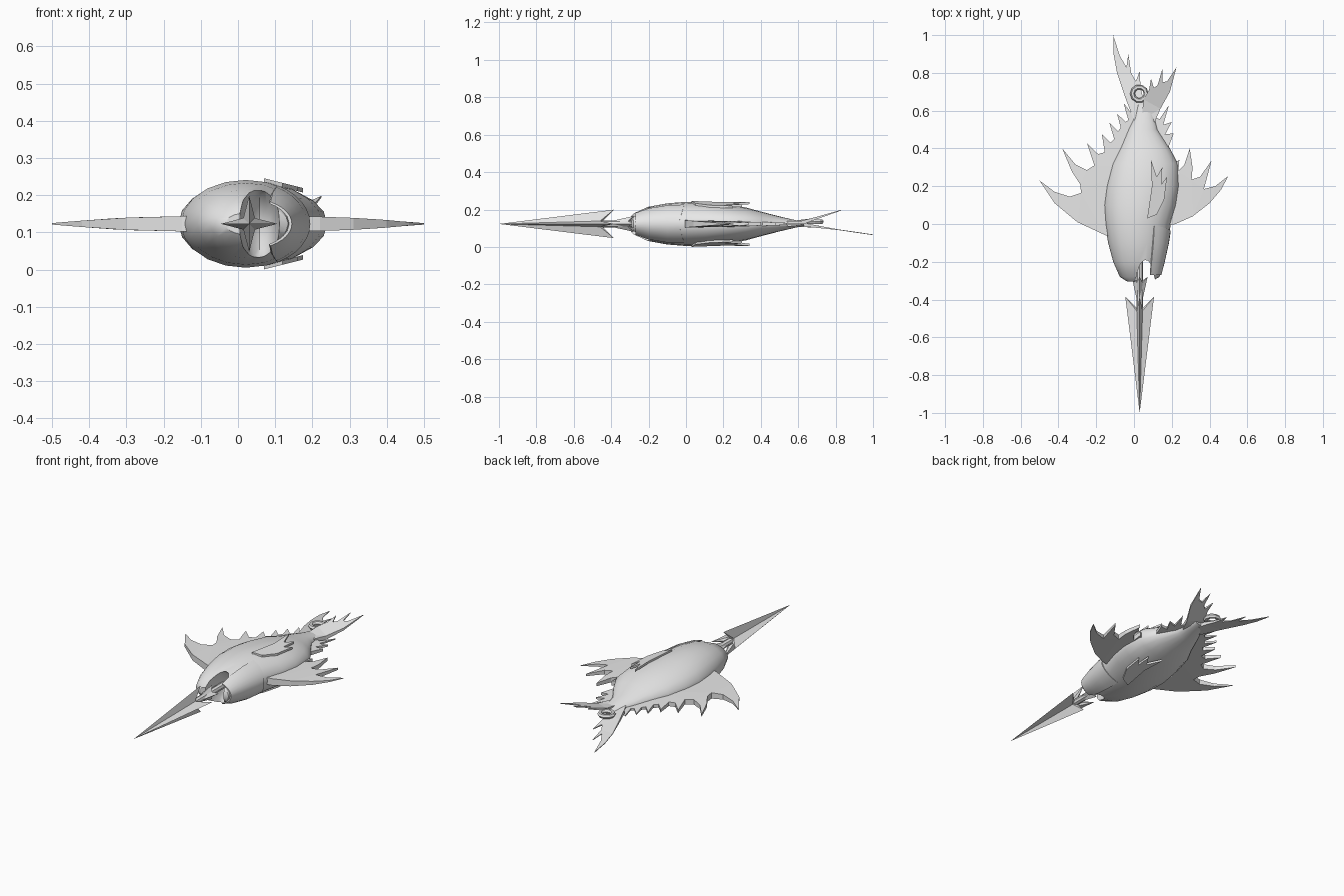
import bpy, bmesh, math

if "Cube" in bpy.data.objects:
    bpy.data.objects.remove(bpy.data.objects["Cube"])

ZC = 0.123
grey = bpy.data.materials.new("plain grey")
grey.diffuse_color = (0.8, 0.8, 0.8, 1)
grey.use_nodes = True
grey.node_tree.nodes["Principled BSDF"].inputs["Base Color"].default_value = grey.diffuse_color


def make(name, verts, faces, smooth=None):
    me = bpy.data.meshes.new(name)
    me.from_pydata(verts, [], faces)
    bm = bmesh.new()
    bm.from_mesh(me)
    bmesh.ops.triangulate(bm, faces=[f for f in bm.faces if len(f.verts) > 4])
    bmesh.ops.recalc_face_normals(bm, faces=bm.faces)
    bm.to_mesh(me)
    bm.free()
    me.materials.append(grey)
    ob = bpy.data.objects.new(name, me)
    bpy.context.collection.objects.link(ob)
    if smooth:
        shade(ob, smooth)
    return ob


def activate(ob):
    bpy.ops.object.select_all(action='DESELECT')
    ob.select_set(True)
    bpy.context.view_layer.objects.active = ob


def shade(ob, degrees):
    activate(ob)
    bpy.ops.object.shade_smooth_by_angle(angle=math.radians(degrees))


def blade(name, outline, mid, thick):
    """Fin from an (x, y) outline; mid and thick give its height and half thickness."""
    n = len(outline)
    verts = [(x, y, mid(x, y) + s * thick(x, y)) for s in (-1, 1) for x, y in outline]
    faces = [tuple(range(n)), tuple(range(n, 2 * n))]
    faces += [(i, (i + 1) % n, n + (i + 1) % n, n + i) for i in range(n)]
    return make(name, verts, faces)


def star_point(name, tip_y, barb_y, barb_r, valley_y, valley_r):
    """Four-barbed tapering point with a cross-shaped section."""
    verts = [(0.03, tip_y, ZC), (0.03, valley_y, ZC)]
    for i in range(8):
        r, y = (valley_r, valley_y) if i % 2 else (barb_r, barb_y)
        a = i * math.pi / 4
        verts.append((0.03 + r * math.cos(a), y, ZC + r * math.sin(a)))
    faces = []
    for i in range(8):
        a, b = 2 + i, 2 + (i + 1) % 8
        faces += [(0, a, b), (1, b, a)]
    return make(name, verts, faces)


# Body sections: y, left x, right x, half height
SECTIONS = [(-0.305, -0.035, 0.09, 0.03), (-0.28, -0.075, 0.135, 0.058),
            (-0.2, -0.11, 0.157, 0.092), (-0.1, -0.137, 0.178, 0.11),
            (0.0, -0.153, 0.195, 0.118), (0.1, -0.16, 0.225, 0.115),
            (0.2, -0.147, 0.24, 0.106), (0.32, -0.115, 0.233, 0.088),
            (0.4, -0.073, 0.19, 0.066), (0.5, -0.03, 0.125, 0.04),
            (0.56, 0.0, 0.11, 0.026), (0.63, 0.02, 0.095, 0.01)]
N = 20
verts, faces = [], []
for y, l, r, h in SECTIONS:
    for i in range(N):
        a = 2 * math.pi * i / N
        verts.append(((l + r) / 2 + (r - l) / 2 * math.cos(a), y, ZC + h * math.sin(a)))
for j in range(len(SECTIONS) - 1):
    for i in range(N):
        a, b = j * N + i, j * N + (i + 1) % N
        faces.append((a, b, b + N, a + N))
faces += [tuple(range(N)), tuple(range(len(verts) - N, len(verts)))]
body = make("body", verts, faces)

# Open mouth cut into the front of the body
bpy.ops.mesh.primitive_uv_sphere_add(segments=16, ring_count=12, location=(0.058, -0.32, ZC))
cutter = bpy.context.object
cutter.scale = (0.055, 0.2, 0.12)
cutter.hide_render = True
cutter.data.materials.append(grey)
mod = body.modifiers.new("mouth", 'BOOLEAN')
mod.operation = 'DIFFERENCE'
mod.solver = 'EXACT'
mod.object = cutter
activate(body)
bpy.ops.object.modifier_apply(modifier="mouth")
bpy.data.objects.remove(cutter, do_unlink=True)
shade(body, 35)

# Lower jaw and gill cover: a shell lying just over the body
cover = [(-0.27, -0.08, 0.14, 0.065)] + SECTIONS[2:4] + [(-0.04, -0.145, 0.187, 0.114)]
M = 13
verts, faces = [], []
for k in (1.045, 0.97):
    for j, (y, l, r, h) in enumerate(cover):
        for i in range(M):
            a = math.radians(-60 + 120 * i / (M - 1))
            dy = 0.035 * abs(math.sin(a)) if j == 3 else 0
            verts.append(((l + r) / 2 + (r - l) / 2 * k * math.cos(a), y + dy,
                          ZC + h * k * math.sin(a)))
S = M * len(cover)
for j in range(len(cover) - 1):
    for i in range(M - 1):
        q = (j * M + i, j * M + i + 1, (j + 1) * M + i + 1, (j + 1) * M + i)
        faces += [q, tuple(v + S for v in q)]
    for a in (j * M, j * M + M - 1):
        faces.append((a, a + M, a + M + S, a + S))
for i in range(M - 1):
    for a in (i, S - M + i):
        faces.append((a, a + 1, a + 1 + S, a + S))
make("gill_cover", verts, faces, 35)

# Large spiny fins on both edges
flat = lambda x, y: ZC
taper = lambda x, y: max(0.002, 0.021 * (1 - (abs(x) / 0.5) ** 3) * min(1, max(0.15, 1.35 - 2 * y)))
blade("back_fin", [
    (-0.1, -0.07), (-0.15, -0.06), (-0.3, 0.01), (-0.42, 0.11), (-0.5, 0.23), (-0.42, 0.17),
    (-0.34, 0.145), (-0.28, 0.165), (-0.285, 0.21), (-0.33, 0.28), (-0.38, 0.4), (-0.31, 0.315),
    (-0.25, 0.285), (-0.21, 0.31), (-0.25, 0.43), (-0.19, 0.37), (-0.155, 0.38), (-0.17, 0.475),
    (-0.125, 0.43), (-0.105, 0.45), (-0.13, 0.535), (-0.085, 0.49), (-0.07, 0.51), (-0.09, 0.585),
    (-0.045, 0.54), (-0.03, 0.55), (-0.055, 0.64), (0.0, 0.57), (0.02, 0.5), (-0.05, 0.3)],
    flat, taper)
blade("belly_fin", [
    (0.17, -0.01), (0.22, 0.0), (0.31, 0.04), (0.4, 0.11), (0.46, 0.18), (0.5, 0.255),
    (0.43, 0.2), (0.37, 0.185), (0.385, 0.24), (0.41, 0.335), (0.35, 0.25), (0.305, 0.235),
    (0.31, 0.3), (0.295, 0.4), (0.265, 0.31), (0.235, 0.28), (0.24, 0.34), (0.18, 0.3)],
    flat, taper)
blade("rear_fin", [
    (0.13, 0.4), (0.18, 0.4), (0.21, 0.48), (0.165, 0.475), (0.2, 0.54), (0.155, 0.525),
    (0.185, 0.63), (0.135, 0.555), (0.105, 0.57), (0.08, 0.5)], flat, taper)

# Side fins lying against the two broad faces
for s, side in ((1, "upper"), (-1, "lower")):
    blade(side + "_side_fin", [
        (0.07, 0.03), (0.12, 0.05), (0.16, 0.13), (0.175, 0.25), (0.145, 0.21), (0.15, 0.3),
        (0.12, 0.25), (0.09, 0.34), (0.095, 0.2)],
        lambda x, y: ZC + s * (0.114 - (x - 0.08) * 0.25), lambda x, y: 0.006)

# Twisted tail lobes
blade("long_tail_lobe", [
    (0.0, 0.55), (-0.05, 0.68), (-0.09, 0.8), (-0.108, 0.9), (-0.11, 1.0), (-0.075, 0.89),
    (-0.04, 0.83), (-0.03, 0.9), (-0.015, 0.8), (0.01, 0.755), (0.03, 0.81), (0.035, 0.72),
    (0.05, 0.66), (0.07, 0.56)],
    lambda x, y: ZC - 0.145 * max(0, y - 0.6), lambda x, y: max(0.002, 0.014 - 0.05 * (y - 0.55)))
blade("short_tail_lobe", [
    (0.04, 0.55), (0.11, 0.54), (0.14, 0.61), (0.19, 0.7), (0.225, 0.83), (0.175, 0.755),
    (0.15, 0.75), (0.15, 0.82), (0.125, 0.735), (0.105, 0.72), (0.09, 0.77), (0.08, 0.71),
    (0.05, 0.66)],
    lambda x, y: ZC + 0.32 * max(0, y - 0.6), lambda x, y: max(0.002, 0.014 - 0.05 * (y - 0.55)))

# Ring at the tail fork
bpy.ops.mesh.primitive_torus_add(location=(0.028, 0.69, ZC + 0.012), major_radius=0.036,
                                 minor_radius=0.013, major_segments=10, minor_segments=6)
ring = bpy.context.object
ring.name = "tail_ring"
ring.data.materials.append(grey)

# Spear head, collar barbs and shaft held in the mouth
star_point("spear_head", -1.0, -0.385, 0.076, -0.46, 0.022)
star_point("collar_barbs", -0.47, -0.28, 0.042, -0.31, 0.022)
bpy.ops.mesh.primitive_cylinder_add(vertices=8, radius=0.018, depth=0.4,
                                    location=(0.03, -0.28, ZC), rotation=(math.pi / 2, 0, 0))
shaft = bpy.context.object
shaft.name = "shaft"
shaft.data.materials.append(grey)
